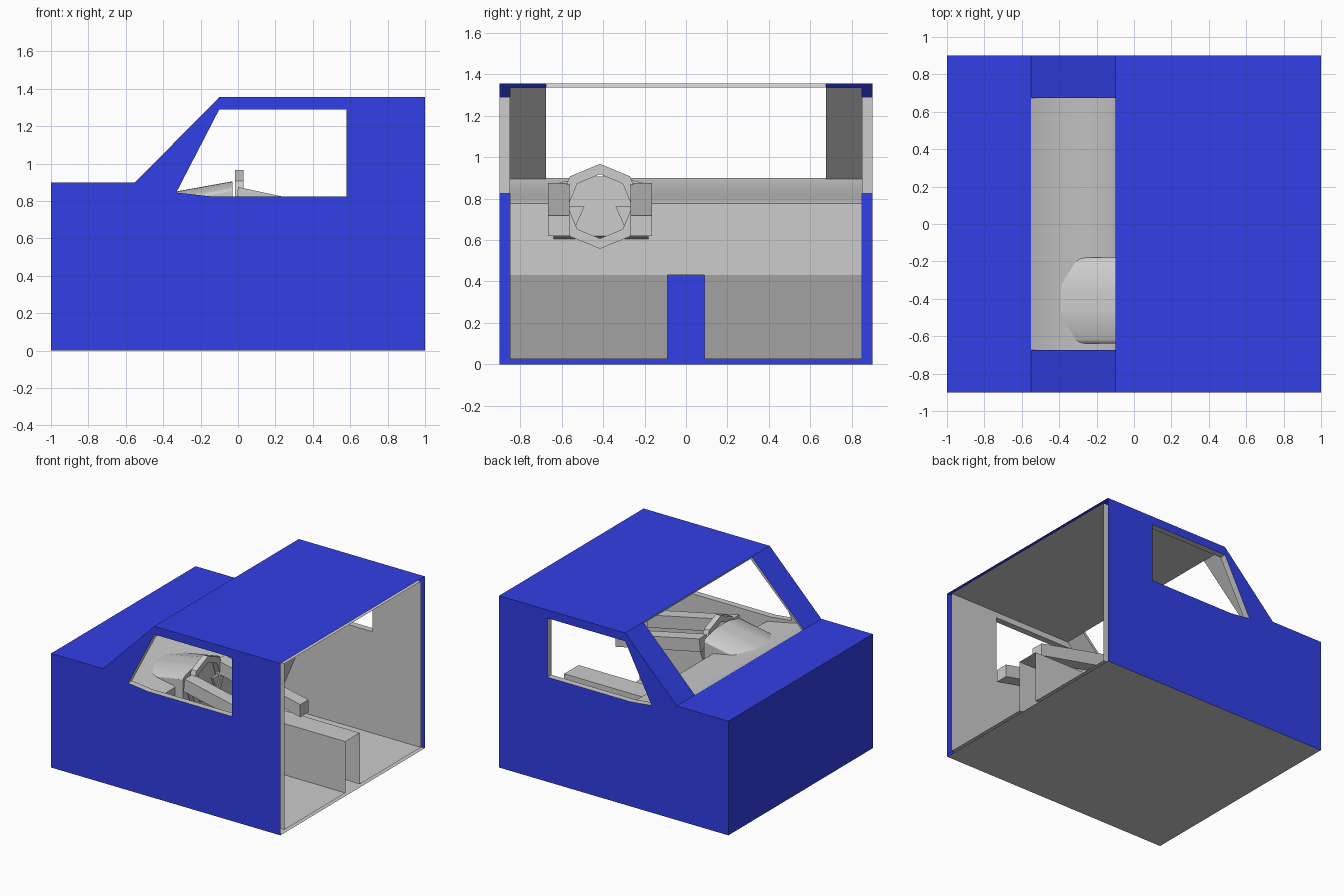
import bpy, bmesh, math
from mathutils import Vector

if "Cube" in bpy.data.objects:
    bpy.data.objects.remove(bpy.data.objects["Cube"])


def material(name, rgb):
    m = bpy.data.materials.new(name)
    m.diffuse_color = (*rgb, 1)
    m.use_nodes = True
    m.node_tree.nodes["Principled BSDF"].inputs["Base Color"].default_value = m.diffuse_color
    return m


BLUE = material("blue paint", (0.031, 0.05, 0.79))
GREY = material("grey trim", (0.604, 0.604, 0.604))


def finish(name, bm, mat, smooth=False):
    me = bpy.data.meshes.new(name)
    bm.to_mesh(me)
    bm.free()
    ob = bpy.data.objects.new(name, me)
    me.materials.append(mat)
    bpy.context.collection.objects.link(ob)
    if smooth:
        bpy.context.view_layer.objects.active = ob
        ob.select_set(True)
        bpy.ops.object.shade_smooth_by_angle(angle=math.radians(30))
        ob.select_set(False)
    return ob


def sweep(bm, prof, y0, y1):
    """Open sheet: an x,z profile swept along y."""
    a = [bm.verts.new((x, y0, z)) for x, z in prof]
    b = [bm.verts.new((x, y1, z)) for x, z in prof]
    for i in range(len(prof) - 1):
        bm.faces.new((a[i], a[i + 1], b[i + 1], b[i]))


def panel(bm, loops, y, side):
    """Flat x,z panel at y, with holes, facing the given side."""
    edges = []
    for loop in loops:
        v = [bm.verts.new((x, y, z)) for x, z in loop]
        edges += [bm.edges.new((v[i], v[i - 1])) for i in range(len(v))]
    res = bmesh.ops.triangle_fill(bm, edges=edges, use_beauty=True, use_dissolve=False)
    for f in res["geom"]:
        if isinstance(f, bmesh.types.BMFace):
            f.normal_update()
            if f.normal.y * side < 0:
                f.normal_flip()


def prism(bm, prof, y0, y1):
    """Closed solid from an x,z profile."""
    a = [bm.verts.new((x, y0, z)) for x, z in prof]
    b = [bm.verts.new((x, y1, z)) for x, z in prof]
    n = len(prof)
    bm.faces.new(a)
    bm.faces.new(b[::-1])
    for i in range(n):
        bm.faces.new((a[i], b[i], b[(i + 1) % n], a[(i + 1) % n]))
    bmesh.ops.recalc_face_normals(bm, faces=bm.faces[:])


W, IN, WS = 0.9, 0.85, 0.675          # outer, inner and windscreen half widths
window = [(-.33, .845), (-.1, 1.29), (.58, 1.29), (.58, .825), (-.15, .825)]
outer = [(-1, 0), (-1, .9), (-.55, .9), (-.1, 1.355), (1, 1.355), (1, 0)]
inner = [(-.55, .025), (-.55, .88), (-.09, 1.335), (1, 1.335), (1, .025)]

# painted body skin, open at the back
bm = bmesh.new()
sweep(bm, outer[:3], W, -W)
sweep(bm, outer[3:5], W, -W)
for s in (-1, 1):
    panel(bm, [outer, window], s * W, s)
    sweep(bm, outer[2:4], max(s * W, s * WS), min(s * W, s * WS))
for f in bm.faces:
    f.normal_update()
    if f.normal.z < -.01 or f.normal.x > .5:
        f.normal_flip()
finish("body_shell", bm, BLUE)

# underside
bm = bmesh.new()
sweep(bm, [(-1, 0), (1, 0)], W, -W)
for f in bm.faces:
    f.normal_update()
    if f.normal.z > 0:
        f.normal_flip()
finish("underside", bm, GREY)

# inner lining: walls, roof, pillars, window and windscreen reveals
bm = bmesh.new()
sweep(bm, [(-.09, 1.335), (1, 1.335)], -IN, IN)
sweep(bm, [(-.1, 1.355), (-.09, 1.335)], -WS, WS)
for s in (-1, 1):
    panel(bm, [inner, window], s * IN, -s)
    sweep(bm, window + window[:1], s * IN, s * W)
    sweep(bm, inner[1:3], min(s * IN, s * WS), max(s * IN, s * WS))
    panel(bm, [[(-.55, .9), (-.1, 1.355), (-.09, 1.335), (-.55, .88)]], s * WS, -s)
finish("cabin_lining", bm, GREY)

# dashboard with a curved top
bm = bmesh.new()
sweep(bm, [(-.55, .9), (-.5, .876), (-.4, .842), (-.25, .81), (-.12, .785),
           (-.1, .775), (-.1, .43)], -IN, IN)
finish("dashboard", bm, GREY, True)

# floor, footwells and the hollow centre tunnel
T = .09
bm = bmesh.new()
for s in (-1, 1):
    sweep(bm, [(-.1, .43), (-.27, .025), (1, .025)], min(s * T, s * IN), max(s * T, s * IN))
    panel(bm, [[(-.1, .43), (1, .43), (1, .025), (-.27, .025)]], s * T, s)
sweep(bm, [(-.1, .43), (1, .43)], T, -T)
for f in bm.faces:
    f.normal_update()
    if f.normal.z < -.9 or f.normal.x < -.5:
        f.normal_flip()
finish("floor_and_tunnel", bm, GREY)

# instrument hood: a sloping box with a chamfered top, running into the dashboard
CY = -.41
half = [(.23, .618), (.23, .853), (.222, .866), (.208, .874), (.09, .903), (.05, .905)]
arch = [(-y, z) for y, z in half] + half[::-1]
bm = bmesh.new()
rings = [[bm.verts.new((x, CY + y, z - .18 * (-.03 - x))) for y, z in arch]
         for x in (-.03, -.46)]
for i in range(len(arch)):
    j = (i + 1) % len(arch)
    bm.faces.new((rings[0][i], rings[0][j], rings[1][j], rings[1][i]))
bm.faces.new(rings[0])
bm.faces.new(rings[1][::-1])
bmesh.ops.recalc_face_normals(bm, faces=bm.faces[:])
finish("instrument_hood", bm, GREY, True)

# eight-sided steering wheel rim
WZ = .762
bm = bmesh.new()
rings = []
for k in range(8):
    a = k * math.pi / 4
    rings.append([bm.verts.new((x, CY - .005 + r * math.sin(a), WZ + r * math.cos(a)))
                  for r, x in ((.205, -.015), (.205, .03), (.155, .03), (.155, -.015))])
for k in range(8):
    p, q = rings[k - 1], rings[k]
    for i in range(4):
        bm.faces.new((p[i], p[(i + 1) % 4], q[(i + 1) % 4], q[i]))
bmesh.ops.recalc_face_normals(bm, faces=bm.faces[:])
finish("steering_wheel", bm, GREY)

# triangular wheel spokes
for s, side in ((-1, "left"), (1, "right")):
    bm = bmesh.new()
    tri = [(.155, 0), (.075, 0), (.13, -.125)]
    f = bm.faces.new([bm.verts.new((0, CY - .005 + s * y, WZ + z)) for y, z in tri])
    ext = bmesh.ops.extrude_face_region(bm, geom=[f])
    bmesh.ops.translate(bm, vec=Vector((.02, 0, 0)),
                        verts=[v for v in ext["geom"] if isinstance(v, bmesh.types.BMVert)])
    bmesh.ops.recalc_face_normals(bm, faces=bm.faces[:])
    finish(side + "_spoke", bm, GREY)

# arms sloping from the rim to the back
for side, y in (("left", -.665), ("right", -.267)):
    bm = bmesh.new()
    prism(bm, [(0, .875), (.73, .717), (.73, .618), (-.01, .775)], y, y + .102)
    finish(side + "_arm", bm, GREY)
